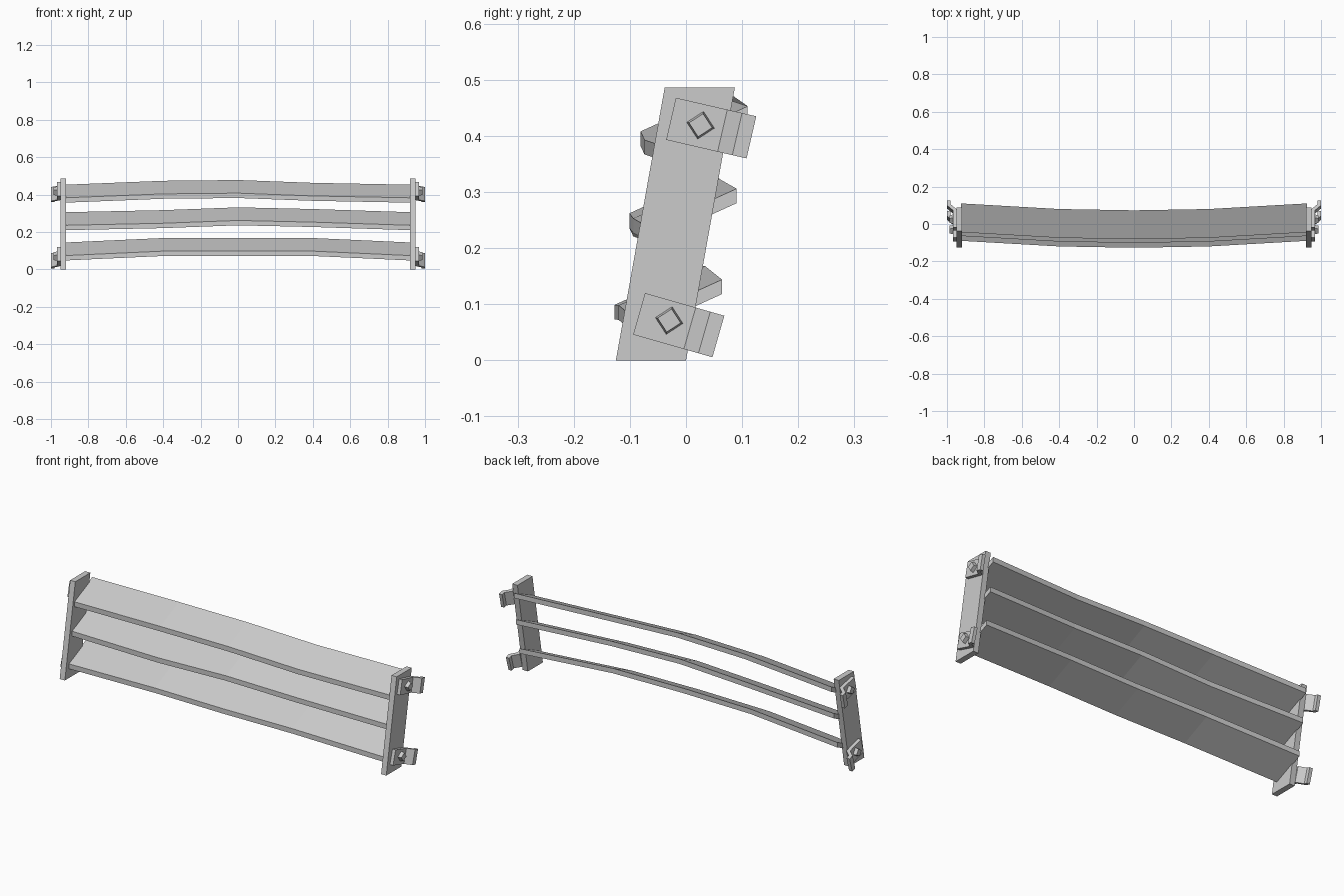
import bpy, bmesh, math
from mathutils import Matrix, Vector

cube = bpy.data.objects.get("Cube")
if cube:
    bpy.data.objects.remove(cube, do_unlink=True)

grey = bpy.data.materials.new("light_grey")
grey.use_nodes = True
grey.diffuse_color = (0.6, 0.6, 0.6, 1)
grey.node_tree.nodes["Principled BSDF"].inputs["Base Color"].default_value = grey.diffuse_color


def loft(name, sections):
    """Skin a row of matching closed cross-sections and cap both ends."""
    bm = bmesh.new()
    rings = [[bm.verts.new(p) for p in s] for s in sections]
    for a, b in zip(rings, rings[1:]):
        n = len(a)
        for i in range(n):
            j = (i + 1) % n
            bm.faces.new((a[i], a[j], b[j], b[i]))
    bm.faces.new(rings[0])
    bm.faces.new(rings[-1])
    bmesh.ops.recalc_face_normals(bm, faces=bm.faces)
    mesh = bpy.data.meshes.new(name)
    bm.to_mesh(mesh)
    bm.free()
    mesh.materials.append(grey)
    obj = bpy.data.objects.new(name, mesh)
    bpy.context.scene.collection.objects.link(obj)
    return obj


# Bowed, sloping slats: front y and top back height at the ends, then the rise at each station
STATIONS = (-0.925, -0.4, 0, 0.4, 0.925)
BOW = (0, -0.03, -0.037, -0.03, 0)
DEPTH, SLOPE, THICK = 0.154, 0.07, 0.026
SLATS = {
    "lower_slat": (-0.09, 0.144, (0, 0.024, 0.025, 0.024, 0)),
    "middle_slat": (-0.064, 0.306, (0, 0.011, 0.026, 0.017, 0)),
    "upper_slat": (-0.044, 0.453, (0, 0.021, 0.025, 0.01, 0)),
}
for name, (front, top, rises) in SLATS.items():
    sections = []
    for x, bow, rise in zip(STATIONS, BOW, rises):
        y, z = front + bow, top + rise
        sections.append([(x, y, z - SLOPE), (x, y + DEPTH, z),
                         (x, y + DEPTH, z - THICK), (x, y, z - SLOPE - THICK)])
    loft(name, sections)

# Bracket outline along its length, with a stepped outer tab
BRACKET = ((0, 0.95), (0, 0.968), (0.094, 0.968), (0.121, 1.0),
           (0.147, 1.0), (0.147, 0.982), (0.128, 0.982), (0.101, 0.95))
# Per bracket: top corner, downward pitch and bolt centre
MOUNTS = {
    "upper": ((-0.018, 0.468), 13, (0.026, 0.419)),
    "lower": ((-0.073, 0.12), 16, (-0.03, 0.071)),
}
HEIGHT = 0.077

for side, s in (("left", 1), ("right", -1)):
    # Leaning end plate
    outline = ((-0.125, 0), (0, 0), (0.087, 0.486), (-0.038, 0.486))
    loft(side + "_end_plate", [[(s * x, y, z) for y, z in outline] for x in (0.92, 0.95)])

    for level, (corner, pitch, centre) in MOUNTS.items():
        # Pitched bracket
        turn = Matrix.Rotation(math.radians(-pitch), 3, 'X')
        sections = []
        for h in (0, -HEIGHT):
            ring = []
            for u, x in BRACKET:
                p = turn @ Vector((0, u, h))
                ring.append((s * x, corner[0] + p.y, corner[1] + p.z))
            sections.append(ring)
        loft(f"{side}_{level}_bracket", sections)

        # Square bolt head with a slight taper
        sections = []
        for x, r in ((0.96, 0.027), (0.986, 0.021)):
            ring = []
            for k in range(4):
                a = math.radians(78 + 90 * k)
                ring.append((s * x, centre[0] + r * math.cos(a), centre[1] + r * math.sin(a)))
            sections.append(ring)
        loft(f"{side}_{level}_bolt", sections)
